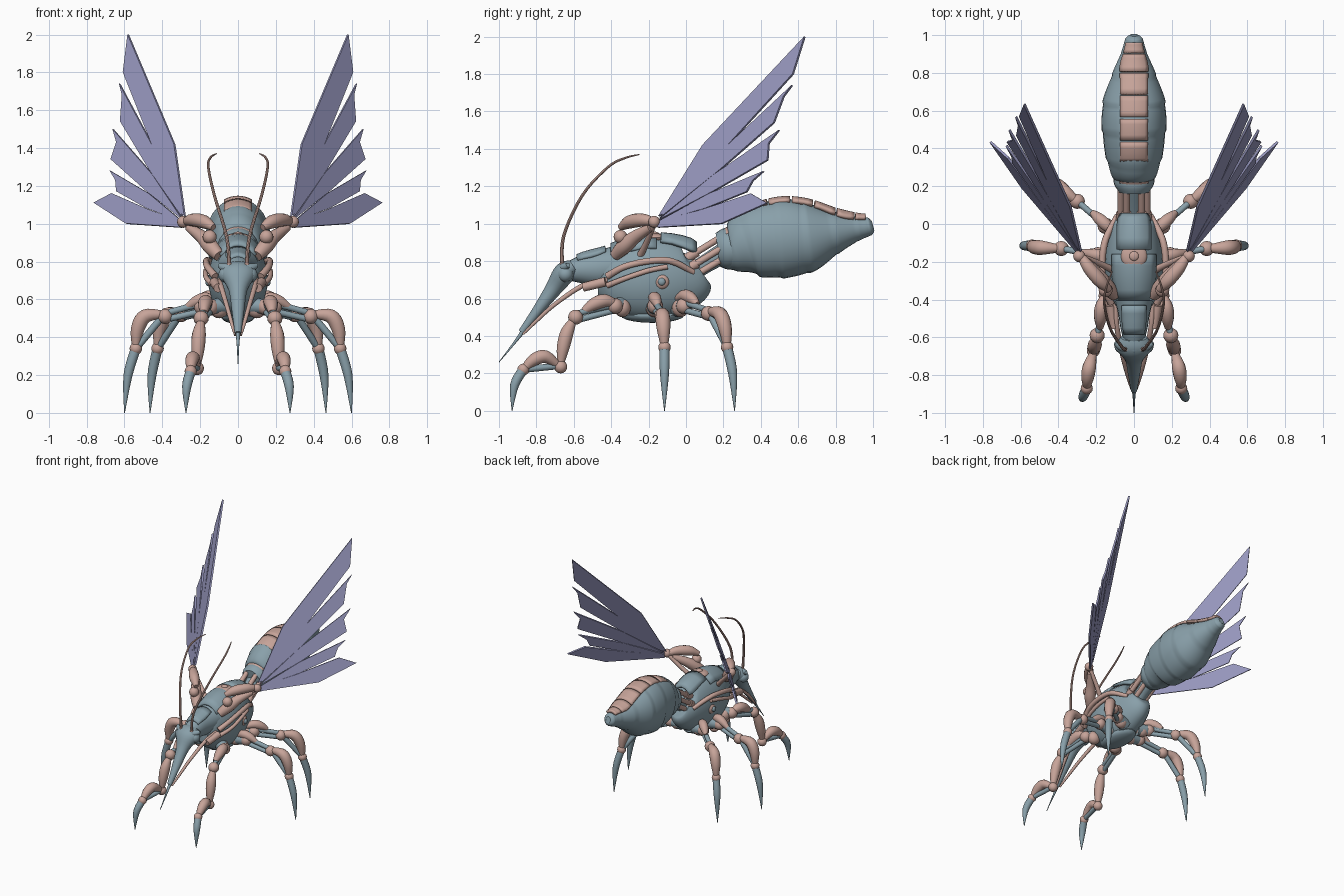
import bpy
import bmesh
import math
from mathutils import Vector

if "Cube" in bpy.data.objects:
    bpy.data.objects.remove(bpy.data.objects["Cube"], do_unlink=True)


def make_material(name, red, green, blue):
    material = bpy.data.materials.new(name)
    material.use_nodes = True
    color = (red, green, blue, 1)
    material.diffuse_color = color
    shader = next(n for n in material.node_tree.nodes if n.type == "BSDF_PRINCIPLED")
    shader.inputs["Base Color"].default_value = color
    shader.inputs["Roughness"].default_value = .6
    return material


STEEL = make_material("steel blue", .25, .35, .4)
COPPER = make_material("dull copper", .57, .37, .32)
WING = make_material("wing violet", .32, .32, .53)


def finish(name, bm, material, mirror=False, thickness=0, smooth=True):
    """Turn a bmesh into an object, optionally thickened and mirrored across x."""
    bmesh.ops.recalc_face_normals(bm, faces=bm.faces)
    mesh = bpy.data.meshes.new(name)
    bm.to_mesh(mesh)
    bm.free()
    mesh.materials.append(material)
    if smooth:
        mesh.shade_smooth()
        mesh.set_sharp_from_angle(angle=math.radians(40))
    obj = bpy.data.objects.new(name, mesh)
    bpy.context.scene.collection.objects.link(obj)
    if thickness:
        solid = obj.modifiers.new("thickness", "SOLIDIFY")
        solid.thickness = thickness
        solid.offset = 0
    if mirror:
        obj.modifiers.new("mirror", "MIRROR")
    return obj


def sample(stations, t):
    """Smoothly interpolate a list of tuples, t running from 0 to 1."""
    last = len(stations) - 1
    i = min(int(t * last), last - 1)
    f = t * last - i
    a, b, c, d = (stations[min(max(k, 0), last)] for k in (i - 1, i, i + 1, i + 2))
    return [q + f / 2 * (r - p + f * (2 * p - 5 * q + 4 * r - s + f * (3 * (q - r) + s - p)))
            for p, q, r, s in zip(a, b, c, d)]


def sweep(name, stations, material, mirror=False, steps=5, sides=14, ridges=0):
    """Loft ellipses along stations of (x, y, z, radius[, second radius])."""
    count = steps * (len(stations) - 1)
    rows = [sample(stations, i / count) for i in range(count + 1)]
    points = [Vector(row[:3]) for row in rows]
    tangents = [(points[min(i + 1, count)] - points[max(i - 1, 0)]).normalized()
                for i in range(count + 1)]
    axis = min(range(3), key=lambda k: max(abs(t[k]) for t in tangents))
    reference = Vector([float(k == axis) for k in range(3)])
    bm = bmesh.new()
    rings = []
    for i, (row, point, tangent) in enumerate(zip(rows, points, tangents)):
        side = (reference - tangent * reference.dot(tangent)).normalized()
        up = tangent.cross(side)
        swell = 1 + .045 * (1 - i * ridges / count % 1) if ridges else 1
        wide, high = (max(r, .002) * swell for r in (row[3], row[-1]))
        angles = [math.tau * k / sides for k in range(sides)]
        rings.append([bm.verts.new(point + side * wide * math.cos(a) + up * high * math.sin(a))
                      for a in angles])
    for low, top in zip(rings, rings[1:]):
        for k in range(sides):
            n = (k + 1) % sides
            bm.faces.new((low[k], low[n], top[n], top[k]))
    bm.faces.new(rings[0])
    bm.faces.new(rings[-1])
    return finish(name, bm, material, mirror)


def back_plate(name, stations, start, end, width, lift, material):
    """Curved armour plate lying on top of a lofted body."""
    bm = bmesh.new()
    grid = []
    for i in range(5):
        _, y, z, wide, high = sample(stations, start + (end - start) * i / 4)
        half = min(width, wide * .75)
        grid.append([bm.verts.new((half * u / 4, y, z + lift
                     + high * math.sqrt(1 - (half * u / 4 / wide) ** 2)))
                     for u in range(-4, 5)])
    for low, top in zip(grid, grid[1:]):
        for k in range(8):
            bm.faces.new((low[k], low[k + 1], top[k + 1], top[k]))
    finish(name, bm, material, thickness=.022)


def ball(name, center, radius, material, mirror=False, squash=(1, 1, 1)):
    bm = bmesh.new()
    bmesh.ops.create_uvsphere(bm, u_segments=16, v_segments=10, radius=radius)
    bmesh.ops.scale(bm, vec=squash, verts=bm.verts)
    bmesh.ops.translate(bm, vec=center, verts=bm.verts)
    return finish(name, bm, material, mirror)


# Abdomen with overlapping rings and a row of back plates
abdomen = [(0, .19, .86, .07, .08), (0, .25, .865, .11, .12), (0, .35, .9, .143, .18),
           (0, .5, .92, .165, .205), (0, .65, .93, .16, .185), (0, .8, .955, .11, .11),
           (0, .92, .975, .062, .062), (0, .98, .985, .045, .047), (0, 1, .99, .02, .025)]
sweep("abdomen", abdomen, STEEL, steps=8, sides=28, ridges=8)
for i in range(8):
    begin = .03 + i * .1
    back_plate(f"abdomen_plate_{i + 1}", abdomen, begin, begin + .092, .07, .01, COPPER)
sweep("abdomen_collar", [(0, .17, .86, .08, .09), (0, .21, .865, .105, .11),
                         (0, .26, .87, .11, .11)], STEEL, sides=24)

# Thorax, shoulder shield and neck
thorax = [(0, -.47, .71, .06, .1), (0, -.4, .71, .115, .17), (0, -.25, .705, .155, .22),
          (0, -.1, .71, .145, .215), (0, .02, .73, .11, .17), (0, .07, .76, .07, .1)]
sweep("thorax", thorax, STEEL, steps=6, sides=28)
back_plate("shoulder_shield", thorax, .2, .52, .11, .006, STEEL)
back_plate("rear_shield", thorax, .55, .9, .085, .016, STEEL)
neck = [(0, -.63, .745, .05, .05), (0, -.56, .755, .07, .075),
        (0, -.47, .76, .085, .095), (0, -.38, .77, .11, .11)]
sweep("neck", neck, STEEL, sides=20)
back_plate("neck_shield", neck, .25, .8, .06, .006, STEEL)
ball("back_dome", (0, -.17, .925), .07, COPPER, squash=(1, 1, .35))
ball("back_dome_cap", (0, -.17, .945), .026, COPPER, squash=(1, 1, .5))
ball("side_port", (.135, -.13, .69), .042, COPPER, True, (.6, 1, 1))
ball("side_port_cap", (.16, -.13, .69), .02, STEEL, True, (.6, 1, 1))

# Waist: core and pistons joining thorax to abdomen
sweep("waist_core", [(0, -.05, .68, .06), (0, .08, .77, .05), (0, .23, .86, .06)], STEEL)
for label, x, drop in (("upper", .04, -.05), ("middle", .07, .01), ("lower", .045, .07)):
    sweep(f"{label}_waist_rod", [(x, -.1, .7 - drop, .018), (x, .06, .8 - drop, .018),
                                 (x, .24, .91 - drop, .018)], COPPER, True)
    sweep(f"{label}_waist_sleeve", [(x, -.06, .725 - drop, .026), (x, .06, .8 - drop, .026)],
          COPPER, True)

# Head, beak, eyes and feelers
sweep("head", [(0, -.6, .77, .07, .04), (0, -.65, .735, .095, .06), (0, -.71, .65, .05, .045),
               (0, -.79, .54, .033, .03), (0, -.88, .42, .017, .018)], STEEL, sides=18)
sweep("beak_needle", [(0, -.86, .44, .014), (0, -.92, .36, .007), (0, -1, .26, .002)], STEEL)
sweep("brow", [(0, -.66, .765, .03), (.06, -.65, .765, .026), (.1, -.63, .78, .012)],
      STEEL, True)
ball("eye", (.062, -.645, .73), .042, STEEL, True)
sweep("feeler", [(.045, -.66, .75, .011), (.06, -.655, .93, .009), (.125, -.555, 1.15, .008),
                 (.157, -.42, 1.3, .007), (.145, -.33, 1.35, .006), (.115, -.25, 1.37, .003)],
      COPPER, True, sides=8)
sweep("feeler_socket", [(.045, -.66, .74, .02), (.046, -.66, .79, .014)], COPPER, True)

# Hoses along the body and mouth
sweep("mouth_hose", [(.1, -.42, .7, .014), (.09, -.55, .67, .014), (.06, -.7, .57, .012),
                     (.035, -.8, .48, .01), (.015, -.87, .41, .006)], COPPER, True, sides=10)
sweep("cheek_canister", [(.125, -.43, .69, .026), (.105, -.55, .66, .024)], COPPER, True)
sweep("upper_side_hose", [(.12, -.42, .72, .02), (.16, -.33, .77, .018), (.168, -.2, .8, .018),
                          (.15, -.08, .8, .018), (.09, .04, .74, .016)], COPPER, True, sides=10)
sweep("lower_side_hose", [(.12, -.42, .67, .016), (.165, -.32, .71, .014),
                          (.17, -.2, .75, .014), (.155, -.1, .77, .014)], COPPER, True, sides=10)

# Wing arms
sweep("wing_upper_arm", [(.1, -.38, .83, .03), (.145, -.33, .88, .042), (.19, -.27, .93, .035),
                         (.26, -.19, .98, .022)], COPPER, True)
sweep("wing_arm_cover", [(.13, -.35, .98, .018), (.18, -.3, 1.01, .036), (.24, -.23, 1.02, .034),
                         (.28, -.17, 1.01, .02)], COPPER, True)
sweep("wing_strut", [(.1, -.25, .82, .02), (.18, -.21, .9, .016), (.28, -.17, 1, .014)],
      COPPER, True)
ball("wing_elbow", (.15, -.35, .93), .037, COPPER, True)
ball("wing_hinge", (.29, -.17, 1.01), .032, COPPER, True)

# Wing blades lie fanned out in one slanted plane
blades = [[(.28, 1.04), (.335, 1.42), (.58, 2), (.605, 1.8), (.31, 1.06)],
          [(.29, 1.03), (.4, 1.32), (.625, 1.74), (.61, 1.68), (.62, 1.54), (.47, 1.29)],
          [(.29, 1.02), (.45, 1.26), (.66, 1.5), (.64, 1.43), (.67, 1.34), (.48, 1.17)],
          [(.29, 1.01), (.47, 1.16), (.675, 1.28), (.645, 1.23), (.64, 1.17), (.48, 1.08)],
          [(.28, 1.01), (.46, 1.07), (.665, 1.16), (.76, 1.11), (.59, 1), (.3, .98)]]
for i, outline in enumerate(blades):
    bm = bmesh.new()
    bm.faces.new([bm.verts.new((x, -.17 + 1.142 * (x - .27) + .456 * (z - 1.01), z))
                  for x, z in outline])
    finish(f"wing_blade_{i + 1}", bm, WING, True, thickness=.013, smooth=False)


def limb(name, start, end, bulge, radius):
    """Copper shell arching off a straight steel rod, between two points."""
    a, b = Vector(start), Vector(end)
    arch = Vector(bulge)
    sweep(f"{name}_rod", [(*a, radius * .5), (*b, radius * .5)], STEEL, True)
    shell = [(a, .5), (a.lerp(b, .3) + arch, 1), (a.lerp(b, .65) + arch * .8, .95), (b, .5)]
    sweep(f"{name}_shell", [(*p, radius * k) for p, k in shell], COPPER, True)


def claw(name, base, tip, bend):
    a, b = Vector(base), Vector(tip)
    middle = a.lerp(b, .45) + Vector(bend)
    sweep(name, [(*a, .027), (*middle, .024), (*b, .002)], STEEL, True)


def leg(name, body, hip, knee):
    """Hip joint and twin-rod thigh shared by every leg."""
    sweep(f"{name}_socket", [(*body, .05), (*hip, .036)], STEEL, True)
    ball(f"{name}_hip", hip, .043, COPPER, True)
    for label, shift in (("upper", .02), ("lower", -.022)):
        offset = Vector((0, 0, shift))
        ends = [Vector(hip) + offset, Vector(knee) + offset * .8]
        sweep(f"{name}_{label}_thigh_rod", [(*p, .017) for p in ends], STEEL, True)
    ball(f"{name}_knee", knee, .04, COPPER, True)


# Front legs reach forward with an extra foot segment
leg("front_leg", (.06, -.33, .57), (.145, -.38, .56), (.195, -.59, .5))
limb("front_thigh", (.15, -.37, .57), (.18, -.55, .53), (.01, -.01, .03), .036)
limb("front_shin", (.195, -.6, .49), (.215, -.67, .25), (.005, -.015, .0), .036)
ball("front_ankle", (.215, -.67, .235), .035, COPPER, True)
limb("front_foot", (.215, -.68, .24), (.25, -.87, .22), (.01, -.015, .055), .035)
ball("front_toe_joint", (.25, -.87, .22), .032, COPPER, True)
claw("front_claw", (.25, -.87, .22), (.275, -.93, .0), (.01, -.02, .015))

# Middle legs spread sideways
leg("middle_leg", (.06, -.17, .55), (.19, -.165, .56), (.385, -.13, .51))
limb("middle_hip_cover", (.12, -.18, .58), (.27, -.15, .56), (0, 0, .03), .032)
limb("middle_shin", (.39, -.13, .52), (.54, -.115, .34), (.055, 0, .045), .038)
ball("middle_ankle", (.54, -.115, .34), .033, COPPER, True)
claw("middle_claw", (.54, -.115, .34), (.6, -.115, .0), (.015, 0, .01))

# Rear legs angle backward
leg("rear_leg", (.06, -.04, .55), (.15, -.01, .56), (.3, .12, .52))
limb("rear_hip_cover", (.1, -.05, .6), (.22, .06, .57), (.01, .01, .025), .032)
limb("rear_shin", (.3, .12, .53), (.425, .22, .34), (.04, .03, .045), .038)
ball("rear_ankle", (.425, .22, .34), .033, COPPER, True)
claw("rear_claw", (.425, .22, .34), (.465, .26, .0), (.012, .012, .01))

# Underside plates and sockets between the legs
ball("belly_plate", (0, -.18, .51), .1, STEEL, squash=(.9, 1.7, .4))
for label, y in (("front", -.34), ("middle", -.17), ("rear", -.03)):
    ball(f"{label}_belly_joint", (.1, y, .55), .05, COPPER, True, (1, .9, 1))
